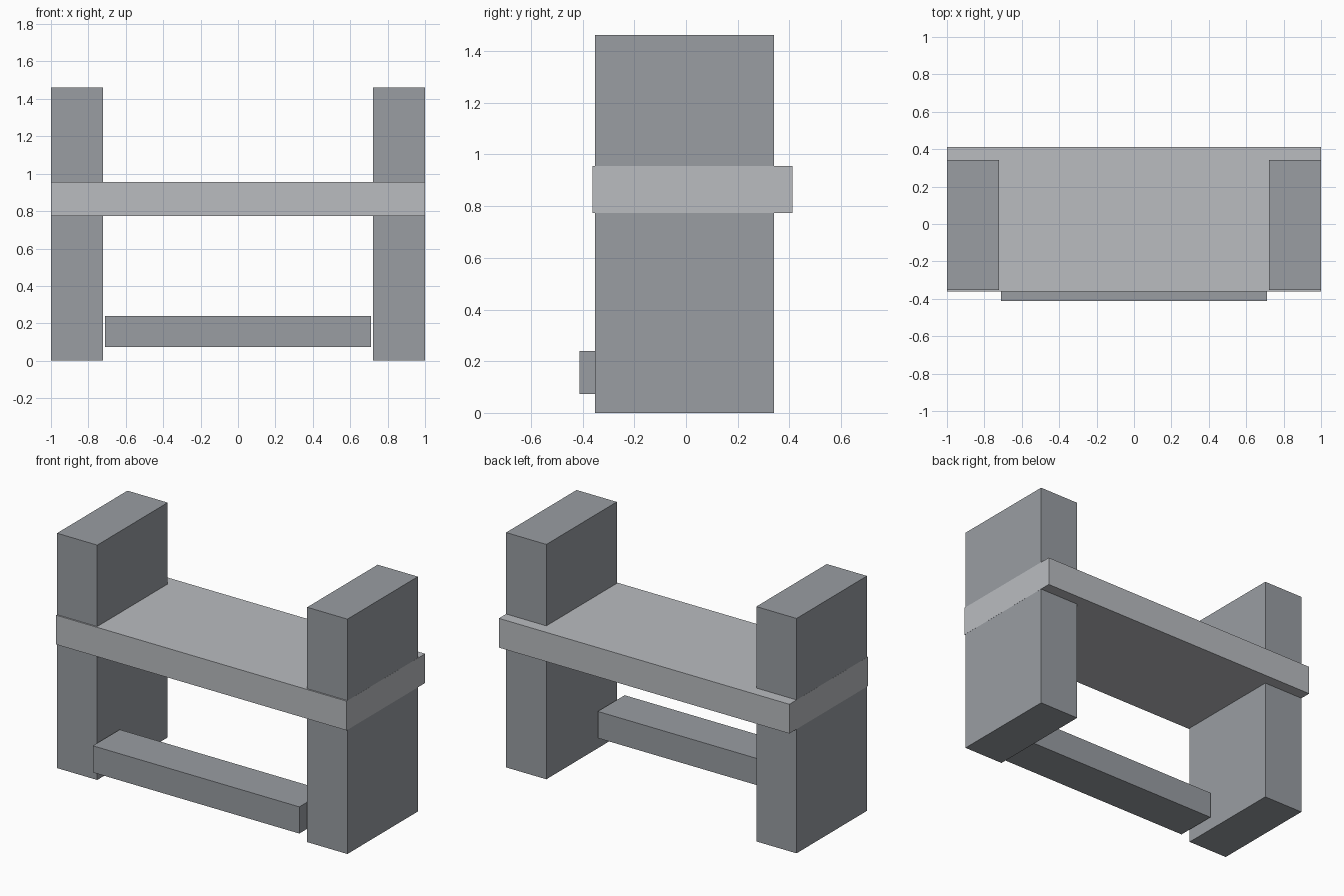
import bpy

if "Cube" in bpy.data.objects:
    bpy.data.objects.remove(bpy.data.objects["Cube"])


def colour(name, rgb):
    mat = bpy.data.materials.new(name)
    mat.diffuse_color = (*rgb, 1)
    mat.use_nodes = True
    mat.node_tree.nodes["Principled BSDF"].inputs["Base Color"].default_value = mat.diffuse_color
    return mat


def box(name, x, y, z, mat):
    """Add a box spanning the given (min, max) ranges."""
    spans = (x, y, z)
    bpy.ops.mesh.primitive_cube_add(size=1, location=[(a + b) / 2 for a, b in spans])
    obj = bpy.context.object
    obj.name = name
    obj.scale = [b - a for a, b in spans]
    bpy.ops.object.transform_apply(location=False, rotation=False, scale=True)
    obj.data.materials.append(mat)
    return obj


dark = colour("dark_slate", (0.32, 0.34, 0.365))
light = colour("light_slate", (0.49, 0.505, 0.53))

# Tall side panels, mirrored about x = 0
for side, sign in (("left", -1), ("right", 1)):
    box(f"{side}_side_panel", sorted((sign * 0.723, sign * 1.0)), (-0.352, 0.341), (0, 1.462), dark)

# Seat board running the full width, a hair proud of the panels' outer faces
box("seat", (-1.0004, 1.0004), (-0.361, 0.412), (0.773, 0.955), light)

# Low front foot rail between the panels
box("foot_rail", (-0.711, 0.711), (-0.412, -0.148), (0.073, 0.239), dark)
